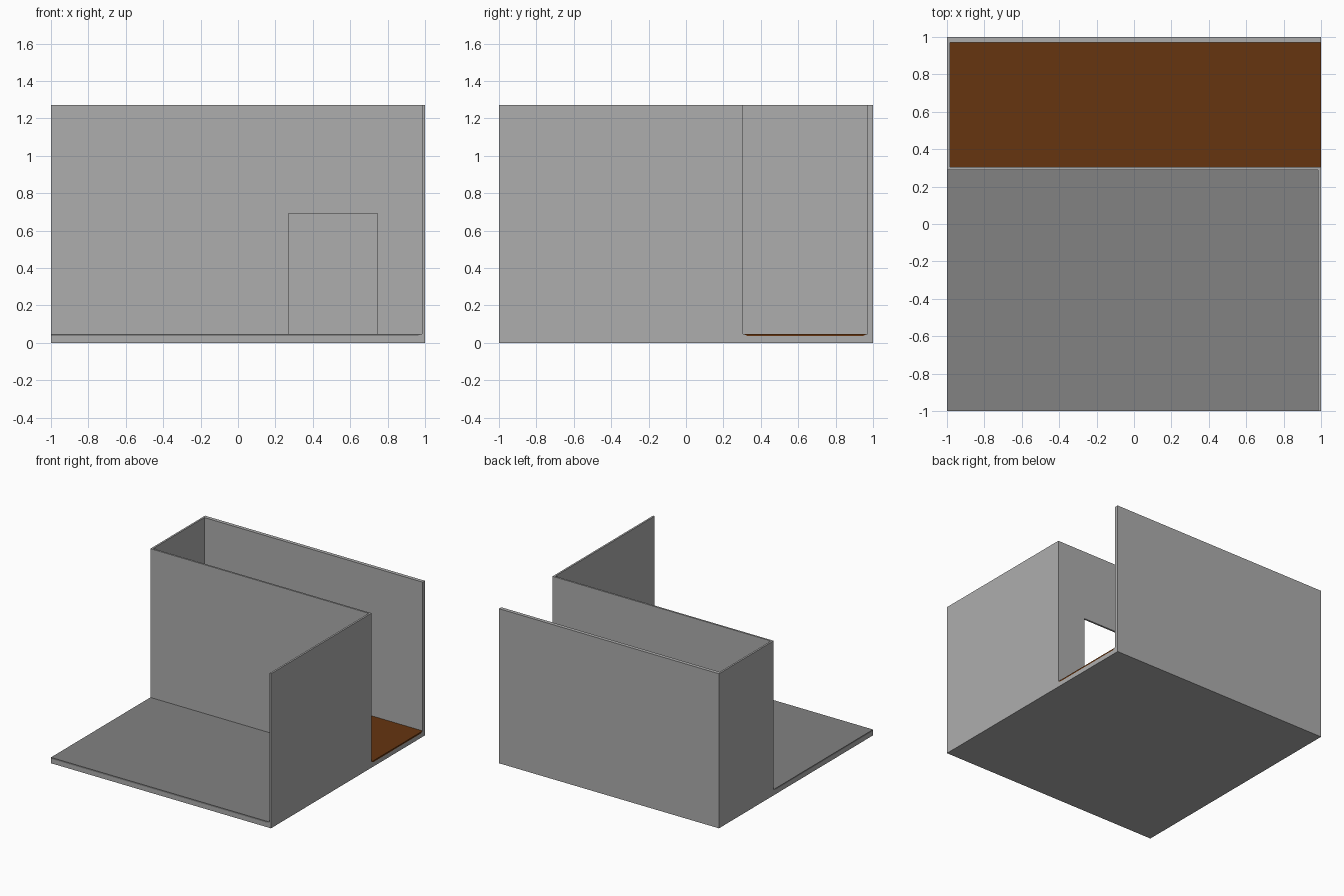
import bpy, bmesh

if "Cube" in bpy.data.objects:
    bpy.data.objects.remove(bpy.data.objects["Cube"])

H, FLOOR, BED = 1.27, 0.048, 0.036   # wall height, floor level, underside of the floor plates


def material(name, rgb):
    m = bpy.data.materials.new(name)
    m.diffuse_color = (*rgb, 1)
    m.use_nodes = True
    m.node_tree.nodes["Principled BSDF"].inputs["Base Color"].default_value = m.diffuse_color
    return m


WALL = material("light grey", (0.42, 0.42, 0.42))
STONE = material("dark grey", (0.225, 0.225, 0.225))
WOOD = material("brown", (0.133, 0.035, 0.005))


def stack(name, rings, mat):
    """Closed solid from rectangles (x0, x1, y0, y1, z), bottom to top."""
    bm = bmesh.new()
    loops = [[bm.verts.new((x, y, z)) for x, y in ((x0, y0), (x1, y0), (x1, y1), (x0, y1))]
             for x0, x1, y0, y1, z in rings]
    bm.faces.new(loops[0][::-1])
    bm.faces.new(loops[-1])
    for lo, hi in zip(loops, loops[1:]):
        for i in range(4):
            j = (i + 1) % 4
            bm.faces.new((lo[i], lo[j], hi[j], hi[i]))
    me = bpy.data.meshes.new(name)
    bm.to_mesh(me)
    bm.free()
    me.materials.append(mat)
    ob = bpy.data.objects.new(name, me)
    bpy.context.collection.objects.link(ob)
    return ob


def box(name, x0, x1, y0, y1, z0, z1, mat):
    return stack(name, [(x0, x1, y0, y1, z0), (x0, x1, y0, y1, z1)], mat)


def cut(target, cutter):
    cutter.hide_render = True
    mod = target.modifiers.new("cut", 'BOOLEAN')
    mod.operation, mod.solver, mod.object = 'DIFFERENCE', 'EXACT', cutter
    bpy.context.view_layer.objects.active = target
    bpy.ops.object.modifier_apply(modifier=mod.name)
    bpy.data.objects.remove(cutter)


# Solid block from which both rooms and the doorway are carved
shell = box("walls_and_base", -1, 1, -1, 1, 0, H, WALL)

# Rooms: extents, sides that are walled (x0, x1, y0, y1), floor colour
rooms = {
    "front_floor": ((-1, 0.985, -1, 0.29), (0, 1, 0, 1), STONE),
    "back_floor": ((-0.985, 1, 0.305, 0.97), (1, 0, 1, 1), WOOD),
}
C = 0.025   # chamfer at the walled lower edges
for name, (ext, walled, mat) in rooms.items():
    sign = (1, -1, 1, -1)
    low = [e + s * C * w for e, s, w in zip(ext, sign, walled)]
    # the cutter runs out past the open sides
    out = [0 if w else -0.1 * s for s, w in zip(sign, walled)]
    c_low = [a + o for a, o in zip(low, out)]
    c_top = [a + o for a, o in zip(ext, out)]
    cut(shell, stack("cutter", [(*c_low, BED), (*c_top, FLOOR), (*c_top, H + 0.1)], WALL))
    # floor plate lying in the carved bed
    stack(name, [(*low, BED), (*ext, FLOOR)], mat)

# Doorway through the middle wall
cut(shell, box("cutter", 0.27, 0.745, 0.2, 0.4, FLOOR, 0.69, WALL))
